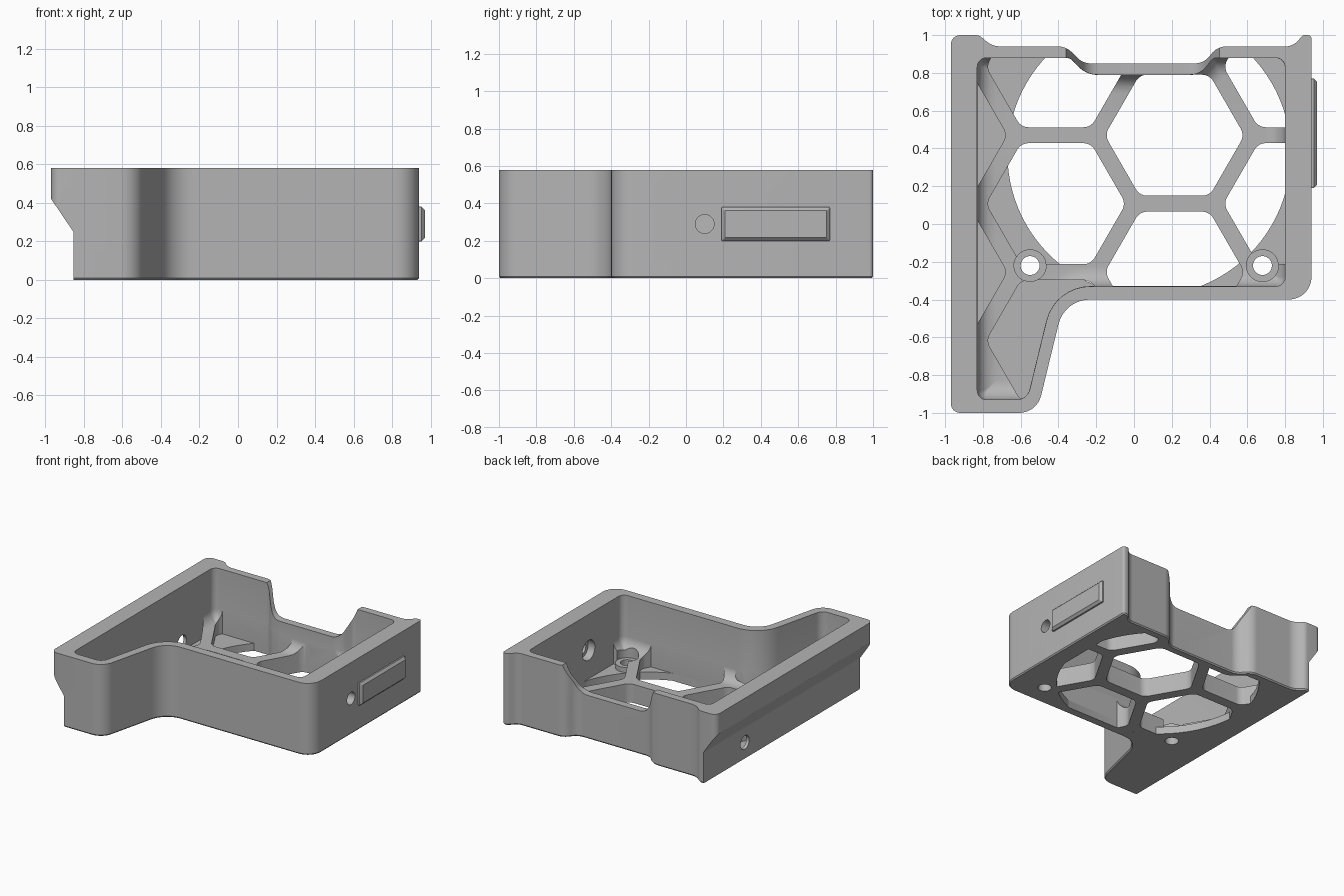
import bpy, bmesh
from math import sin, cos, tan, pi, radians
from mathutils import Vector

if "Cube" in bpy.data.objects:
    bpy.data.objects.remove(bpy.data.objects["Cube"])

HEIGHT, FLOOR, RIB_TOP, FILLET = 0.58, 0.06, 0.15, 0.1

grey = bpy.data.materials.new("plain grey")
grey.use_nodes = True
grey.diffuse_color = (0.46, 0.46, 0.46, 1)
grey.node_tree.nodes["Principled BSDF"].inputs["Base Color"].default_value = (0.46, 0.46, 0.46, 1)


def rounded(corners, inset=0.0, steps=8):
    """Counter-clockwise outline from (x, y, radius) corners, moved inwards by inset."""
    pts = [Vector(c[:2]) for c in corners]
    n = len(pts)
    dirs = [(pts[(i + 1) % n] - pts[i]).normalized() for i in range(n)]
    moved = []
    for i in range(n):
        a, b = dirs[i - 1], dirs[i]
        na, nb = Vector((-a.y, a.x)), Vector((-b.y, b.x))
        moved.append(pts[i] + (na + nb) * inset / (1 + na.dot(nb)))
    loop = []
    for i in range(n):
        a, b, p = dirs[i - 1], dirs[i], moved[i]
        turn = a.cross(b)
        half = a.angle(b) / 2
        radius = max(corners[i][2] + (-inset if turn > 0 else inset), 0.004)
        room = min((p - moved[i - 1]).length, (p - moved[(i + 1) % n]).length) * 0.47
        t = min(radius * tan(half), room)
        radius = t / tan(half)
        side = 1 if turn > 0 else -1
        start = p - a * t
        centre = start + Vector((-a.y, a.x)) * radius * side
        for s in range(steps + 1):
            ang = 2 * half * s / steps
            spoke = start - centre
            c, d = cos(ang), sin(ang) * side
            loop.append(centre + Vector((spoke.x * c - spoke.y * d, spoke.x * d + spoke.y * c)))
    return loop


def circle(x, y, r, n=48):
    return [Vector((x + r * cos(2 * pi * i / n), y + r * sin(2 * pi * i / n))) for i in range(n)]


def loft(name, stacks, axis="z"):
    """Solids from stacks of (outline, level), running along the given axis."""
    place = {"z": lambda p, w: (p.x, p.y, w),
             "y": lambda p, w: (p.x, w, p.y),
             "x": lambda p, w: (w, p.x, p.y)}[axis]
    bm = bmesh.new()
    for levels in stacks:
        rings = [[bm.verts.new(place(p, w)) for p in loop] for loop, w in levels]
        n = len(rings[0])
        for low, high in zip(rings, rings[1:]):
            for i in range(n):
                j = (i + 1) % n
                bm.faces.new((low[i], low[j], high[j], high[i]))
        bm.faces.new(rings[0][::-1])
        bm.faces.new(rings[-1])
    bmesh.ops.recalc_face_normals(bm, faces=bm.faces)
    mesh = bpy.data.meshes.new(name)
    bm.to_mesh(mesh)
    bm.free()
    mesh.materials.append(grey)
    obj = bpy.data.objects.new(name, mesh)
    bpy.context.collection.objects.link(obj)
    return obj


def prism(name, loop, low, high, axis="z"):
    return loft(name, [[(loop, low), (loop, high)]], axis)


def combine(target, tool, operation="DIFFERENCE"):
    mod = target.modifiers.new("combine", "BOOLEAN")
    mod.operation, mod.object, mod.solver = operation, tool, "EXACT"
    bpy.context.view_layer.objects.active = target
    bpy.ops.object.modifier_apply(modifier=mod.name)
    bpy.data.objects.remove(tool)


# Outlines of the housing and its cavity
OUTER = [(-.97, -1, .05), (-.514, -1, .12), (-.368, -.4, .17), (.94, -.4, .12),
         (.94, 1, .02), (.895, 1, .02), (.84, .94, .12), (.44, .94, .1), (.37, .85, .1),
         (-.27, .85, .1), (-.36, .94, .1), (-.75, .94, .12), (-.82, 1, .05), (-.97, 1, .05)]
INNER = [(-.83, -.93, .05), (-.565, -.93, .07), (-.419, -.33, .24), (.8, -.33, .05),
         (.8, .88, .05), (.42, .88, .04), (.35, .79, .16),
         (-.25, .79, .16), (-.34, .88, .04), (-.83, .88, .05)]

# Housing block with a fine bottom chamfer
body = loft("housing", [[(rounded(OUTER, .008), 0), (rounded(OUTER), .01), (rounded(OUTER), HEIGHT)]])

# Undercut below the left ledge
undercut = [Vector(p) for p in ((-1.2, -.1), (-.855, -.1), (-.855, .25), (-.97, .42), (-1.2, .76))]
combine(body, prism("undercut", undercut, -1.2, 1.2, "y"))

# Cavity with a filleted bottom
levels = []
for i in range(8):
    a = i / 7 * pi / 2
    levels.append((rounded(INNER, FILLET * (1 - sin(a))), RIB_TOP + FILLET * (1 - cos(a))))
levels.append((rounded(INNER), .8))
combine(body, loft("cavity", [levels]))

# Lowered stretch of the back wall
dip = rounded([(-.24, .35, .1), (.35, .35, .1), (.47, .62, .01), (-.38, .62, .01)])
combine(body, prism("dip", dip, .7, 1.2, "y"))


def honeycomb(name, low, high):
    stacks = []
    for col, rows in {-2: (0, -2), -1: (1, -1, -3), 0: (0, -2), 1: (1, -1)}.items():
        for row in rows:
            x, y = .215 + col * .628, .47 + row * .3625
            loop = rounded([(x + .37 * cos(k * pi / 3), y + .37 * sin(k * pi / 3), .07)
                            for k in range(6)])
            stacks.append([(loop, low), (loop, high)])
    return loft(name, stacks)


# Hexagonal pockets down to the floor, open through a round vent
limit = rounded(INNER, .001)
pockets = honeycomb("pockets", FLOOR, .3)
combine(pockets, prism("limit", limit, 0, .5), "INTERSECT")
combine(body, pockets)
vent = honeycomb("vent", -.1, .29)
combine(vent, prism("vent_circle", circle(.08, .37, .75, 96), -.2, .4), "INTERSECT")
combine(vent, prism("limit", limit, -.2, .5), "INTERSECT")
combine(body, vent)

# Screw seats
for x in (-.55, .68):
    combine(body, prism("seat", circle(x, -.22, .086), .03, .1), "UNION")
    combine(body, prism("counterbore", circle(x, -.22, .085), .1, .4))
    combine(body, prism("screw_hole", circle(x, -.22, .05), -.1, .3))

# Side holes
combine(body, prism("right_hole", circle(.1, .29, .05), .7, 1.1, "x"))
combine(body, prism("right_recess", circle(.1, .29, .08), .7, .86, "x"))
combine(body, prism("left_hole", circle(.47, .13, .055), -1, -.75, "x"))

# Raised chamfered tab on the right-hand wall
tab_shape = [(.19, .2, .005), (.77, .2, .005), (.77, .38, .005), (.19, .38, .005)]
tab = loft("side_tab", [[(rounded(tab_shape), .93), (rounded(tab_shape), .952),
                         (rounded(tab_shape, .018), .97)]], "x")

for obj in (body, tab):
    bpy.ops.object.select_all(action="DESELECT")
    obj.select_set(True)
    bpy.context.view_layer.objects.active = obj
    bpy.ops.object.shade_smooth_by_angle(angle=radians(30))
